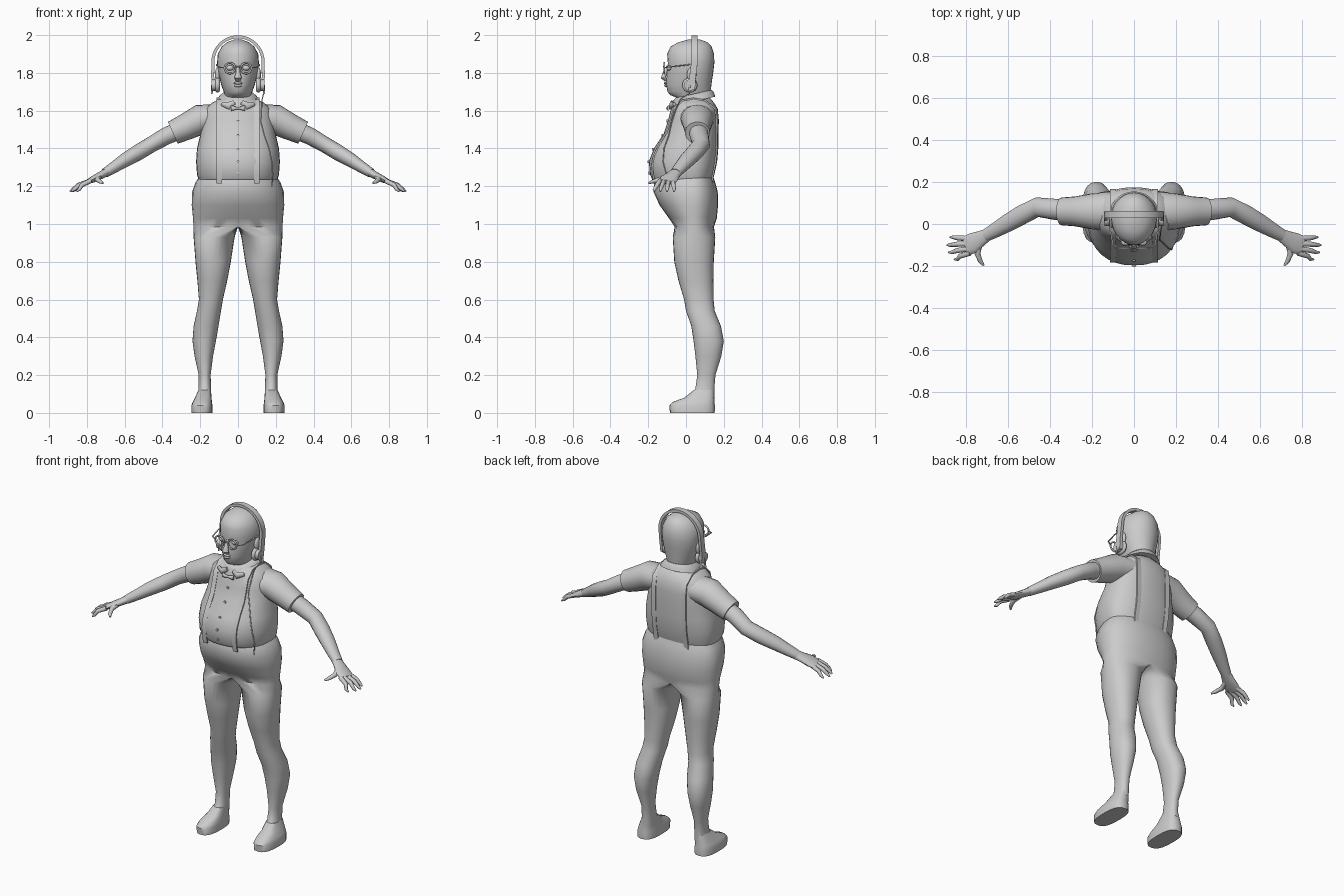
import bpy, bmesh, math
from mathutils import Vector
from mathutils.bvhtree import BVHTree


def finish(obj, name, mirror=False, angle=50):
    obj.name = name
    bpy.ops.object.select_all(action='DESELECT')
    obj.select_set(True)
    bpy.context.view_layer.objects.active = obj
    bpy.ops.object.transform_apply(location=True, rotation=True, scale=True)
    bpy.ops.object.shade_smooth_by_angle(angle=math.radians(angle))
    if mirror:
        obj.modifiers.new("Mirror", 'MIRROR')
    return obj


def skin(name, rings, mirror=False, caps=True, angle=50):
    """Bridge a list of equal-length point rings into one mesh."""
    bm = bmesh.new()
    loops = [[bm.verts.new(p) for p in r] for r in rings]
    n = len(loops[0])
    for a, b in zip(loops, loops[1:]):
        for i in range(n):
            f = [a[i], a[(i + 1) % n], b[(i + 1) % n], b[i]]
            if mirror and all(abs(v.co.x) < 1e-5 for v in f):
                continue
            bm.faces.new(f)
    if caps:
        bm.faces.new(loops[0][::-1])
        bm.faces.new(loops[-1])
    bmesh.ops.recalc_face_normals(bm, faces=bm.faces)
    me = bpy.data.meshes.new(name)
    bm.to_mesh(me)
    bm.free()
    obj = bpy.data.objects.new(name, me)
    bpy.context.collection.objects.link(obj)
    return finish(obj, name, mirror, angle)


def stack(name, rows, n=32, p=1.0, tilt=0.0, **kw):
    """Horizontal rings; row = z, centre x, inner x, outer x, centre y, front y, back y."""
    rings = []
    for z, cx, xi, xo, cy, yf, yb in rows:
        ring = []
        for i in range(n):
            a = 2 * math.pi * i / n - math.pi / 2
            c, s = [math.copysign(abs(v) ** p, v) if abs(v) > 1e-6 else 0.0
                    for v in (math.cos(a), math.sin(a))]
            x = cx + c * ((xo - cx) if c > 0 else (cx - xi))
            y = cy + s * ((yb - cy) if s > 0 else (cy - yf))
            ring.append((x, y, z + tilt * y))
        rings.append(ring)
    return skin(name, rings, **kw)


def tube(name, pts, radii, n=12, hint=(0, 1, 0), **kw):
    """Sweep an ellipse (or a rectangle when n is 4) along a path."""
    pts = [Vector(q) for q in pts]
    if isinstance(radii, tuple):
        radii = [radii] * len(pts)
    k, off = (math.sqrt(2), math.pi / 4) if n == 4 else (1, 0)
    rings = []
    for i, q in enumerate(pts):
        t = (pts[min(i + 1, len(pts) - 1)] - pts[max(i - 1, 0)]).normalized()
        A = Vector(hint)
        A = (A - A.dot(t) * t).normalized()
        B = t.cross(A)
        ra, rb = radii[i]
        rings.append([q + k * (ra * math.cos(u) * A + rb * math.sin(u) * B)
                      for u in (off + 2 * math.pi * j / n for j in range(n))])
    return skin(name, rings, **kw)


def ball(name, loc, scale, mirror=False):
    bpy.ops.mesh.primitive_uv_sphere_add(segments=16, ring_count=10, location=loc)
    bpy.context.object.scale = scale
    return finish(bpy.context.object, name, mirror)


def ring(name, loc, rot, R, r, mirror=False):
    bpy.ops.mesh.primitive_torus_add(location=loc, rotation=rot, major_radius=R,
                                     minor_radius=r, major_segments=24, minor_segments=8)
    return finish(bpy.context.object, name, mirror)


def disc(name, loc, rot, r, d, mirror=False):
    bpy.ops.mesh.primitive_cylinder_add(vertices=20, location=loc, rotation=rot, radius=r, depth=d)
    return finish(bpy.context.object, name, mirror)


H = math.pi / 2
sym = lambda rows: [(z, 0, -r, r, cy, yf, yb) for z, r, cy, yf, yb in rows]

# trousers: pelvis rings lie against x = 0, then split off into a leg
trousers = [(1.25, 0, 0, .205, -.16, .145), (1.22, 0, 0, .225, -.168, .155),
            (1.17, 0, 0, .243, -.172, .168), (1.10, 0, 0, .245, -.14, .17),
            (1.03, 0, 0, .238, -.09, .163), (.985, 0, 0, .236, -.06, .148),
            (.93, .128, .018, .235, -.07, .155), (.80, .135, .038, .225, -.062, .147),
            (.70, .14, .057, .215, -.04, .145), (.60, .145, .08, .207, -.01, .146),
            (.54, .155, .09, .217, 0, .152), (.46, .17, .103, .235, .028, .185),
            (.38, .178, .117, .241, .04, .2), (.30, .178, .132, .23, .05, .187),
            (.20, .175, .145, .208, .06, .156), (.13, .175, .142, .208, .05, .15),
            (.09, .178, .142, .215, .02, .15)]
stack("trousers", [(z, cx, xi, xo, .04 if z > .95 else (yf + yb) / 2, yf, yb)
                   for z, cx, xi, xo, yf, yb in trousers], n=28, p=.92, mirror=True)

# shoes
stack("shoe", [(0, .19, .135, .247, .04, -.085, .152), (.04, .19, .135, .247, .04, -.088, .153),
               (.058, .19, .138, .24, .05, -.07, .15), (.08, .185, .14, .228, .07, -.01, .15),
               (.12, .178, .143, .21, .09, .04, .148)], n=20, p=.75, mirror=True, angle=40)

# shirt with its belly
shirt = stack("shirt", sym([(1.235, .208, .03, -.178, .143), (1.26, .217, .03, -.19, .15),
                            (1.33, .222, .03, -.197, .165), (1.40, .217, .03, -.17, .171),
                            (1.48, .198, .04, -.117, .172), (1.55, .19, .05, -.095, .174),
                            (1.61, .175, .05, -.08, .168), (1.64, .14, .045, -.067, .15),
                            (1.67, .085, .04, -.05, .125)]), n=36, p=.88)
tube("sleeve", [(.10, .06, 1.565), (.20, .06, 1.553), (.28, .06, 1.512), (.345, .06, 1.483)],
     [(.095, .07), (.085, .08), (.071, .07), (.066, .063)], n=20, mirror=True)
stack("collar", sym([(1.64, .118, .04, -.078, .155), (1.665, .1, .04, -.07, .147),
                     (1.68, .083, .04, -.055, .135)]), n=28, tilt=.22)
tube("collar_flap", [(.02, -.075, 1.645), (.05, -.08, 1.625), (.085, -.062, 1.635)],
     [(.008, .012), (.01, .02), (.008, .01)], n=8, mirror=True)

# bow tie
tube("bow_tie", [(0, -.094, 1.613), (.012, -.097, 1.613), (.036, -.093, 1.613)],
     [(.007, .006), (.008, .008), (.006, .015)], n=8, mirror=True)

# arms and hands
tube("arm", [(.30, .065, 1.50), (.38, .07, 1.466), (.46, .08, 1.42), (.53, .045, 1.378),
             (.60, .005, 1.337), (.66, -.03, 1.298), (.705, -.055, 1.27)],
     [(.05, .048), (.05, .046), (.047, .042), (.047, .042), (.043, .037), (.036, .03), (.03, .025)],
     n=16, mirror=True)
tube("palm", [(.695, -.05, 1.275), (.73, -.07, 1.256), (.765, -.09, 1.238), (.80, -.104, 1.222)],
     [(.03, .023), (.038, .02), (.049, .018), (.046, .012)], n=14, mirror=True)
for i, (y0, x1, y1) in enumerate([(-.07, .875, -.063), (-.093, .89, -.1),
                                  (-.117, .882, -.135), (-.138, .855, -.168)]):
    tube(f"finger_{i + 1}", [(.78, y0, 1.229), ((.8 + x1) / 2, (y0 + y1) / 2, 1.206),
                             (x1 - .015, y1, 1.183), (x1, y1, 1.172)],
         [(.013, .013), (.012, .012), (.009, .009), (.004, .004)], n=8, mirror=True)
tube("thumb", [(.735, -.095, 1.25), (.745, -.14, 1.235), (.73, -.178, 1.224), (.715, -.197, 1.216)],
     [(.016, .014), (.014, .013), (.011, .01), (.005, .005)], n=8, hint=(1, 0, 0), mirror=True)

# head and neck
stack("head", sym([(1.60, .075, .05, -.03, .13), (1.665, .073, .05, -.04, .13),
                   (1.682, .068, .04, -.083, .13), (1.70, .076, .04, -.098, .131),
                   (1.74, .09, .04, -.106, .135), (1.80, .104, .04, -.102, .144),
                   (1.85, .111, .035, -.096, .15), (1.90, .107, .03, -.1, .149),
                   (1.94, .086, .03, -.08, .135), (1.962, .058, .04, -.04, .115),
                   (1.976, .022, .045, .01, .075)]), n=28)
tube("nose", [(0, -.095, 1.835), (0, -.112, 1.80), (0, -.12, 1.775), (0, -.105, 1.758)],
     [(.009, .01), (.012, .012), (.02, .014), (.012, .008)], n=10, hint=(1, 0, 0))
ball("upper_lip", (0, -.107, 1.746), (.023, .01, .007))
ball("lower_lip", (0, -.106, 1.733), (.02, .01, .008))
ball("ear", (.108, .03, 1.79), (.014, .025, .04), True)
ball("eye", (.042, -.088, 1.826), (.02, .015, .014), True)

# glasses
ring("glasses_rim", (.043, -.115, 1.825), (H, 0, 0), .028, .005, True)
tube("glasses_bridge", [(-.017, -.117, 1.828), (0, -.12, 1.833), (.017, -.117, 1.828)],
     (.003, .003), n=6)
tube("glasses_temple", [(.07, -.115, 1.827), (.1, -.1, 1.83), (.113, -.03, 1.838), (.113, .03, 1.845)],
     (.003, .004), n=6, hint=(0, 0, 1), mirror=True)

# headphones
arc = [(.133 * math.cos(a), .045, 1.858 + .133 * math.sin(a))
       for a in (math.pi * i / 20 for i in range(21))]
tube("headband", [(.13, .03, 1.71), (.134, .035, 1.78)] + arc + [(-.134, .035, 1.78), (-.13, .03, 1.71)],
     (.017, .008), n=4, angle=40)
disc("ear_cup", (.12, .02, 1.735), (0, H, 0), .03, .04, True)
ring("ear_pad", (.108, .02, 1.735), (0, H, 0), .028, .012, True)
tube("ear_stem", [(.137, .02, 1.735), (.139, .015, 1.69)], (.005, .005), n=8, mirror=True)

# things lying on the shirt: find the surface with rays
tree = BVHTree.FromPolygons([v.co for v in shirt.data.vertices],
                            [tuple(f.vertices) for f in shirt.data.polygons])


def on_shirt(x, z, side=-1, lift=.003):
    hit = tree.ray_cast(Vector((x, side, min(max(z, 1.245), 1.65))), Vector((0, -side, 0)))[0]
    return (x, hit.y + side * lift, z)


# braces over the shoulders
zs = [1.215, 1.26, 1.31, 1.36, 1.42, 1.49, 1.56, 1.61]
top = [(.1, y, tree.ray_cast(Vector((.1, y, 3)), Vector((0, 0, -1)))[0].z + .003)
       for y in (-.02, .04, .1)]
tube("brace", [on_shirt(.1, z) for z in zs] + top + [on_shirt(.1, z, 1) for z in reversed(zs)],
     (.014, .004), n=4, hint=(1, 0, 0), mirror=True)

# buttons down the front
for i, z in enumerate((1.545, 1.47, 1.395, 1.33, 1.27)):
    disc(f"button_{i + 1}", on_shirt(0, z), (H, 0, 0), .007, .008)

# headphone cord
tube("cord", [(.135, .015, 1.69), (.128, -.03, 1.66)] +
     [on_shirt(x, z, lift=.005) for x, z in
      [(.125, 1.60), (.122, 1.54), (.14, 1.47), (.165, 1.40), (.18, 1.33), (.185, 1.26), (.178, 1.19)]],
     (.003, .003), n=6)
